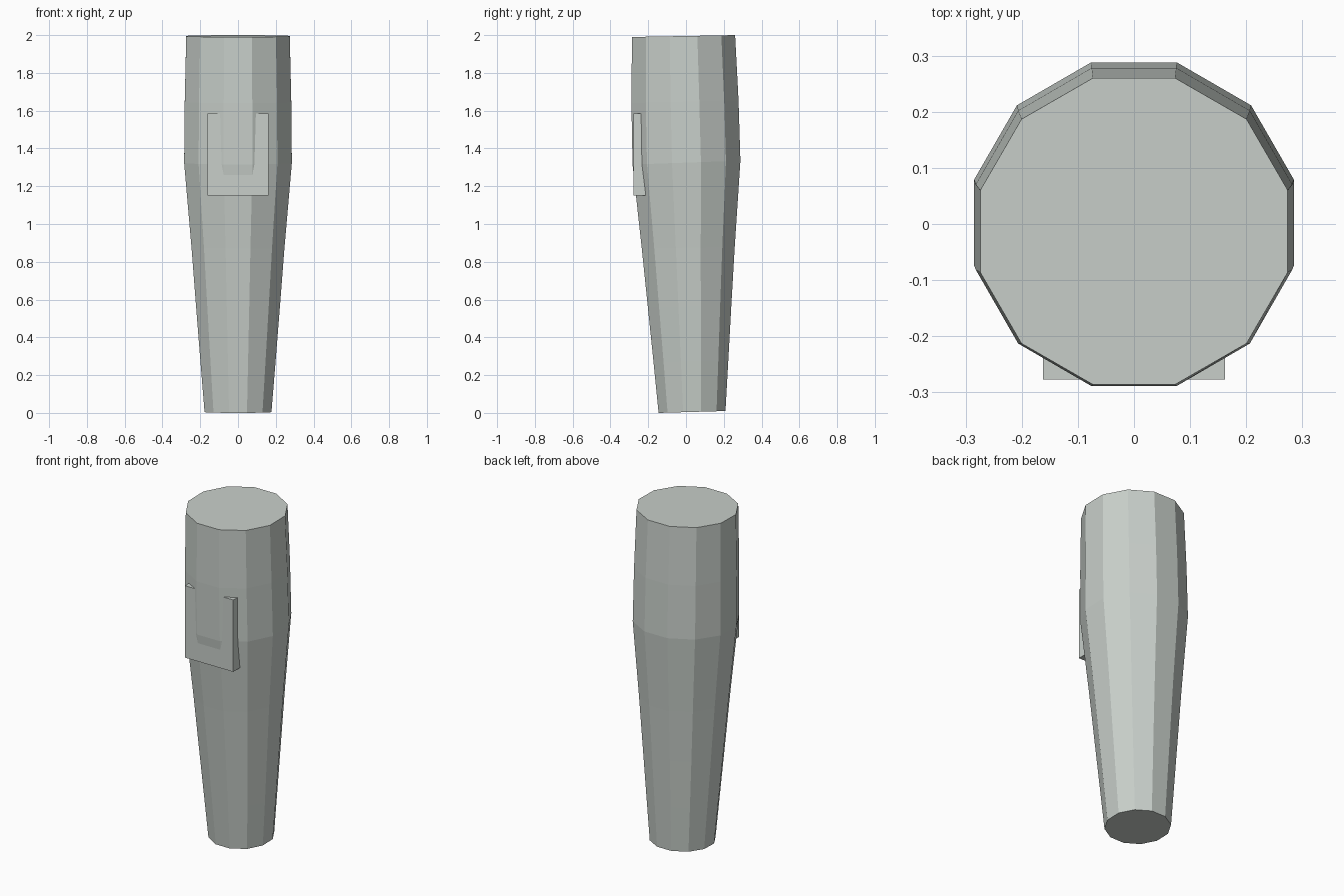
import bpy, bmesh, math

if "Cube" in bpy.data.objects:
    bpy.data.objects.remove(bpy.data.objects["Cube"])

grey = bpy.data.materials.new("pale_grey_green")
grey.diffuse_color = (0.58, 0.625, 0.59, 1)
grey.use_nodes = True
grey.node_tree.nodes["Principled BSDF"].inputs["Base Color"].default_value = grey.diffuse_color


def add_object(name, bm):
    bmesh.ops.recalc_face_normals(bm, faces=bm.faces)
    mesh = bpy.data.meshes.new(name)
    bm.to_mesh(mesh)
    bm.free()
    mesh.materials.append(grey)
    obj = bpy.data.objects.new(name, mesh)
    bpy.context.collection.objects.link(obj)
    return obj


# Tapered twelve-sided sleeve: (front z, back z, front y, back y, half width)
SIDES = 12
sections = [
    (0.000, 0.010, -0.145, 0.209, 0.177),
    (0.270, 0.280, -0.172, 0.224, 0.199),
    (0.560, 0.570, -0.202, 0.240, 0.222),
    (0.870, 0.880, -0.234, 0.258, 0.246),
    (1.315, 1.335, -0.283, 0.288, 0.285),
    (1.640, 1.655, -0.289, 0.278, 0.282),
    (1.990, 2.000, -0.286, 0.260, 0.274),
]
bm = bmesh.new()
rings = []
for zf, zb, yf, yb, half in sections:
    ring = []
    for i in range(SIDES):
        a = 2 * math.pi * (i + 0.5) / SIDES
        k = 1 / math.cos(math.pi / SIDES)      # flats sit on the half width
        u, v = k * math.cos(a), k * math.sin(a)
        t = (v + 1) / 2                        # 0 at front, 1 at back
        ring.append(bm.verts.new((half * u, yf + (yb - yf) * t, zf + (zb - zf) * t)))
    rings.append(ring)
for low, high in zip(rings, rings[1:]):
    for i in range(SIDES):
        j = (i + 1) % SIDES
        bm.faces.new((low[i], low[j], high[j], high[i]))
bm.faces.new(rings[0])
bm.faces.new(rings[-1])
add_object("sleeve", bm)

# Square plate sunk into the front of the sleeve
bm = bmesh.new()
bmesh.ops.create_cube(bm, size=1)
for v in bm.verts:
    v.co = (v.co.x * 0.324, -0.238 + v.co.y * 0.078, 1.3675 + v.co.z * 0.435)
add_object("front_plate", bm)
